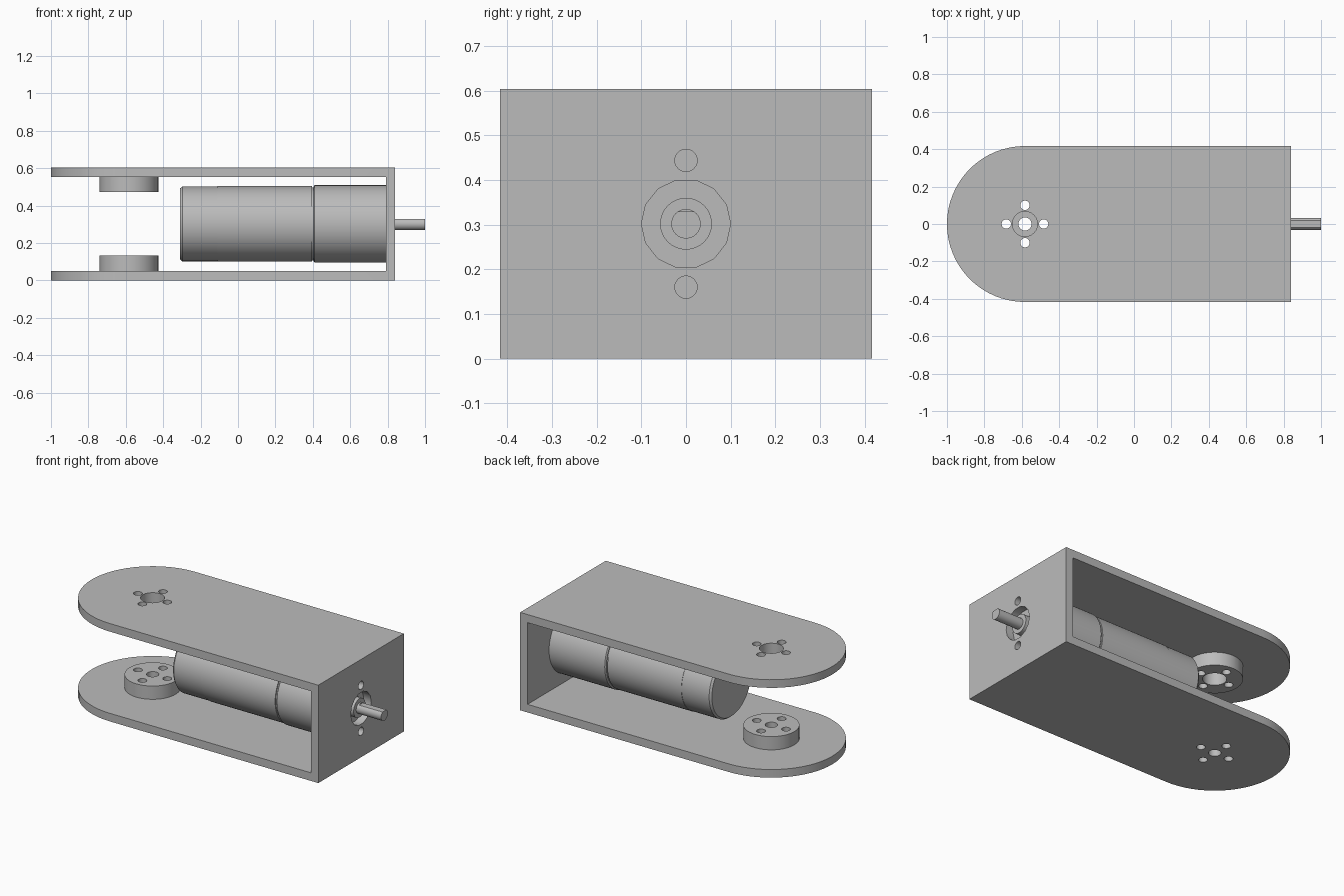
import bpy, bmesh, math
from mathutils import Matrix, Vector

if "Cube" in bpy.data.objects:
    bpy.data.objects.remove(bpy.data.objects["Cube"])

grey = bpy.data.materials.new("metal_grey")
grey.use_nodes = True
colour = (0.5, 0.5, 0.5, 1)
grey.diffuse_color = colour
grey.node_tree.nodes["Principled BSDF"].inputs["Base Color"].default_value = colour

LENGTH_END, HALF_W, HEIGHT, WALL = 0.84, 0.417, 0.604, 0.05
PIVOT_X = -1 + HALF_W
AXIS_Z = HEIGHT / 2


def make_object(name, bm):
    bmesh.ops.recalc_face_normals(bm, faces=bm.faces[:])
    mesh = bpy.data.meshes.new(name)
    bm.to_mesh(mesh)
    bm.free()
    mesh.materials.append(grey)
    ob = bpy.data.objects.new(name, mesh)
    bpy.context.collection.objects.link(ob)
    return ob


def prism(name, outline, offset, axis="z"):
    """Extrude a closed outline of 3D points along one axis."""
    bm = bmesh.new()
    face = bm.faces.new([bm.verts.new(p) for p in outline])
    new = bmesh.ops.extrude_face_region(bm, geom=[face])["geom"]
    verts = [g for g in new if isinstance(g, bmesh.types.BMVert)]
    step = Vector([offset if a == axis else 0 for a in "xyz"])
    bmesh.ops.translate(bm, verts=verts, vec=step)
    return make_object(name, bm)


def lathe(name, profile, sides):
    """Revolve (x, radius) points about the motor axis."""
    bm = bmesh.new()
    rings = []
    for x, r in profile:
        rings.append([bm.verts.new((x, r * math.sin(a), AXIS_Z + r * math.cos(a)))
                      for a in (math.tau * i / sides for i in range(sides))])
    for a, b in zip(rings, rings[1:]):
        for i in range(sides):
            j = (i + 1) % sides
            bm.faces.new((a[i], a[j], b[j], b[i]))
    bm.faces.new(rings[0])
    bm.faces.new(rings[-1])
    return make_object(name, bm)


def cylinder(name, centre, radius, depth, axis="z", sides=32):
    bm = bmesh.new()
    turn = Matrix.Rotation(math.pi / 2, 4, "Y") if axis == "x" else Matrix()
    bmesh.ops.create_cone(bm, cap_ends=True, segments=sides, radius1=radius,
                          radius2=radius, depth=depth,
                          matrix=Matrix.Translation(centre) @ turn)
    return make_object(name, bm)


def boolean(target, other, operation="DIFFERENCE"):
    mod = target.modifiers.new("cut", "BOOLEAN")
    mod.operation, mod.object, mod.solver = operation, other, "EXACT"
    bpy.context.view_layer.update()
    graph = bpy.context.evaluated_depsgraph_get()
    result = bpy.data.meshes.new_from_object(target.evaluated_get(graph))
    target.modifiers.clear()
    target.data = result
    bpy.data.objects.remove(other)


def smooth(ob):
    bpy.ops.object.select_all(action="DESELECT")
    ob.select_set(True)
    bpy.context.view_layer.objects.active = ob
    bpy.ops.object.shade_smooth_by_angle(angle=math.radians(30))


# Bracket: rounded block with the middle cut out to leave a U
angles = [math.pi / 2 + math.pi * i / 32 for i in range(33)]
outline = [(PIVOT_X + HALF_W * math.cos(a), HALF_W * math.sin(a), 0) for a in angles]
outline += [(LENGTH_END, -HALF_W, 0), (LENGTH_END, HALF_W, 0)]
bracket = prism("bracket", outline, HEIGHT)
inner_x = LENGTH_END - WALL
gap = [(-2, -1, WALL), (inner_x, -1, WALL),
       (inner_x, -1, HEIGHT - WALL), (-2, -1, HEIGHT - WALL)]
boolean(bracket, prism("gap_cutter", gap, 2, "y"))

# Pivot bosses on the inner sides of the two plates
BOSS_H, BOSS_R = 0.082, 0.157
for z in (WALL + BOSS_H / 2, HEIGHT - WALL - BOSS_H / 2):
    grow = 0.01 if z < AXIS_Z else -0.01
    boss = cylinder("boss", (PIVOT_X, 0, z - grow / 2), BOSS_R,
                    BOSS_H + abs(grow), sides=48)
    boolean(bracket, boss, "UNION")

# Pivot holes: narrow below, wide above, four bolt holes through both
for z, radius in ((0, 0.035), (HEIGHT, 0.067)):
    boolean(bracket, cylinder("pivot_cutter", (PIVOT_X, 0, z), radius, 0.5))
for i in range(4):
    a = i * math.pi / 2
    spot = (PIVOT_X + 0.1 * math.cos(a), 0.1 * math.sin(a), AXIS_Z)
    boolean(bracket, cylinder("bolt_cutter", spot, 0.025, 1, sides=24))

# End wall holes: faceted shaft opening and two screw holes
wall_x = LENGTH_END - WALL / 2
boolean(bracket, cylinder("opening_cutter", (wall_x, 0, AXIS_Z), 0.1, 0.2, "x", 14))
for side in (-1, 1):
    spot = (wall_x, 0, AXIS_Z + side * 0.142)
    boolean(bracket, cylinder("screw_cutter", spot, 0.025, 0.2, "x", 24))
smooth(bracket)

# Motor can, with bevelled rear edge and a faint step
motor = lathe("motor_body", [(-0.31, 0.19), (-0.298, 0.2), (-0.11, 0.2),
                             (-0.11, 0.202), (0.395, 0.202), (0.395, 0.195),
                             (0.406, 0.195)], 64)
gearbox = lathe("gearbox", [(0.404, 0.2), (0.41, 0.207), (inner_x, 0.207)], 64)
collar = lathe("shaft_collar", [(inner_x - 0.01, 0.058), (0.83, 0.058)], 32)
for part in (motor, gearbox, collar):
    smooth(part)

# Output shaft with a flat on its upper side
shaft = lathe("output_shaft", [(0.8, 0.033), (1, 0.033)], 32)
flat_z = AXIS_Z + 0.027
flat = [(0.84, -0.1, flat_z), (1.1, -0.1, flat_z),
        (1.1, -0.1, flat_z + 0.1), (0.84, -0.1, flat_z + 0.1)]
boolean(shaft, prism("flat_cutter", flat, 0.2, "y"))
smooth(shaft)
